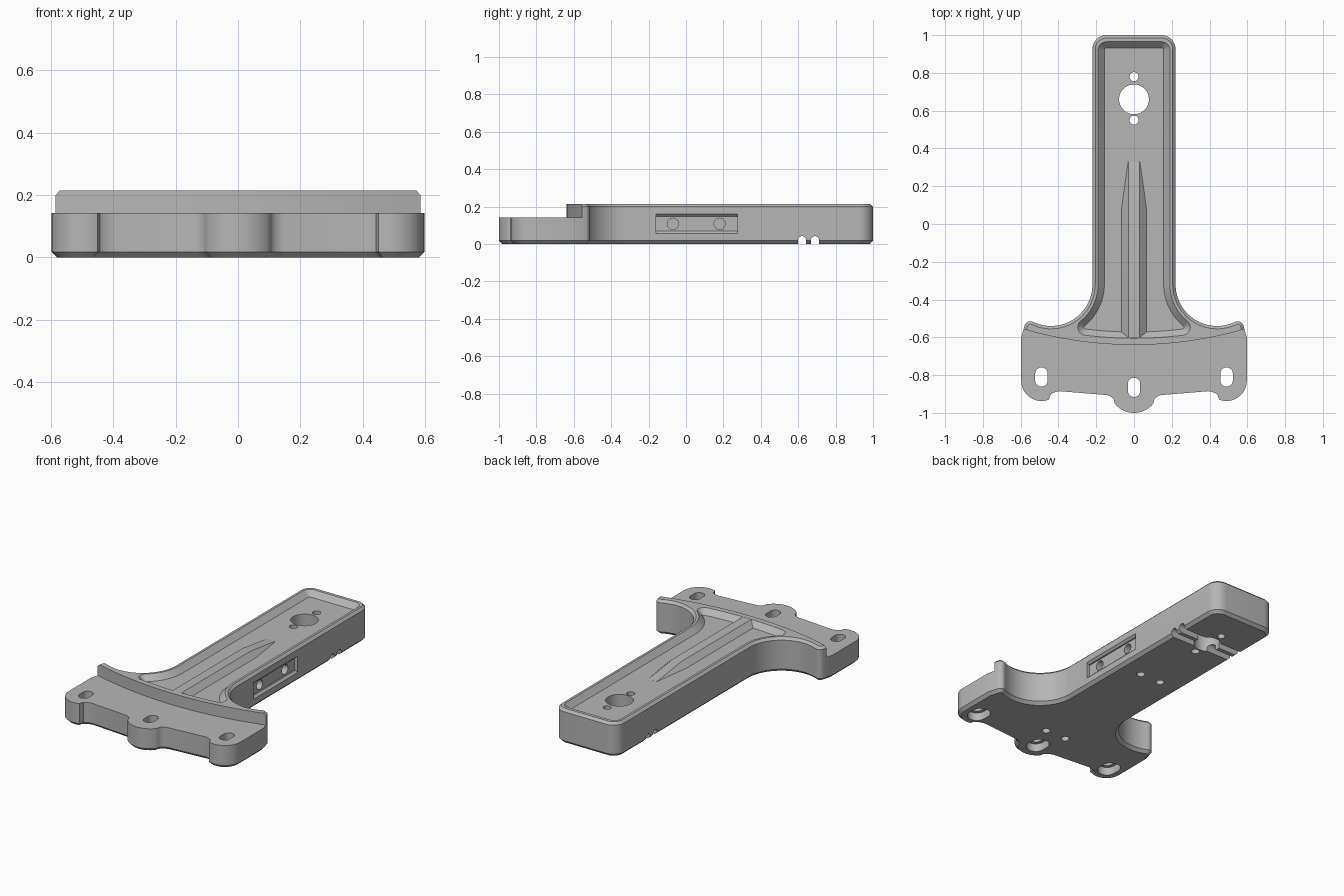
import bpy, bmesh
from math import sin, cos, radians, pi
from mathutils import Vector

if "Cube" in bpy.data.objects:
    bpy.data.objects.remove(bpy.data.objects["Cube"], do_unlink=True)

TOP, STEP, FLOOR = 0.215, 0.143, 0.182
COVE = (0.44, -0.32)      # centre of the hollow between stem and foot
SWEEP = (0, 1.46)         # centre of the long step arc

metal = bpy.data.materials.new("plain grey metal")
metal.use_nodes = True
grey = (0.47, 0.47, 0.47, 1)
metal.diffuse_color = grey
metal.node_tree.nodes["Principled BSDF"].inputs["Base Color"].default_value = grey


def arc(c, r, a, b, n=12):
    angles = [radians(a + (b - a) * i / n) for i in range(n + 1)]
    return [(c[0] + r * cos(t), c[1] + r * sin(t)) for t in angles]


def mirrored(half):
    # Closed loop from a right-hand half that starts and ends on the centre line
    return half + [(-x, y) for x, y in reversed(half[1:-1])]


def inset(loop, d):
    # Clockwise loop moved inward by d
    pts = [Vector(p) for p in loop]
    out = []
    for i, p in enumerate(pts):
        a = (p - pts[i - 1]).normalized()
        b = (pts[(i + 1) % len(pts)] - p).normalized()
        na, nb = Vector((a.y, -a.x)), Vector((b.y, -b.x))
        out.append(tuple(p + (na + nb) * d / (1 + na.dot(nb))))
    return out


def at(loop, z):
    return [(x, y, z) for x, y in loop]


def loft(name, rings):
    bm = bmesh.new()
    rows = [[bm.verts.new(p) for p in ring] for ring in rings]
    n = len(rows[0])
    for low, high in zip(rows, rows[1:]):
        for i in range(n):
            j = (i + 1) % n
            bm.faces.new((low[i], low[j], high[j], high[i]))
    bm.faces.new(rows[0])
    bm.faces.new(rows[-1])
    bmesh.ops.recalc_face_normals(bm, faces=bm.faces)
    mesh = bpy.data.meshes.new(name)
    bm.to_mesh(mesh)
    bm.free()
    mesh.materials.append(metal)
    ob = bpy.data.objects.new(name, mesh)
    bpy.context.collection.objects.link(ob)
    return ob


def cut(target, cutter):
    # Subtract the cutter and delete it
    cutter.hide_render = True
    mod = target.modifiers.new("cut", 'BOOLEAN')
    mod.operation, mod.solver, mod.object = 'DIFFERENCE', 'EXACT', cutter
    bpy.context.view_layer.update()
    graph = bpy.context.evaluated_depsgraph_get()
    mesh = bpy.data.meshes.new_from_object(target.evaluated_get(graph))
    target.modifiers.remove(mod)
    target.data = mesh
    bpy.data.objects.remove(cutter, do_unlink=True)


def slot(name, c, r, half, z0, z1):
    # Upright round hole, stretched along y by half each way
    loop = (arc((c[0], c[1] + half), r, 0, 180, 16)
            + arc((c[0], c[1] - half), r, 180, 360, 16))
    if half == 0:
        loop = arc(c, r, 0, 360, 40)[:-1]
    return loft(name, [at(loop, z0), at(loop, z1)])


# Body: T-shaped outline with lobed front edge and chamfered rims
half = [(0, 1)]
half += arc((0.145, 0.925), 0.075, 90, 0)
half += arc(COVE, 0.22, 180, 294, 28)
half += arc((0.55, -0.545), 0.03, 110, 16, 8)
half += [(0.597, -0.6)]
half += arc((0.49, -0.83), 0.107, 0, -112, 16)
half += arc((0.385, -0.985), 0.1, 55, 86, 6)
half += arc((0.155, -0.965), 0.06, 95, 144, 6)
half += arc((0, -0.87), 0.13, -38, -90, 10)
outline = mirrored(half)
body = loft("bracket_body", [
    at(inset(outline, 0.018), 0), at(outline, 0.018),
    at(outline, TOP - 0.015), at(inset(outline, 0.015), TOP)])

# Lowered front foot, bounded by the long arc
foot = arc(SWEEP, 2.1, -108, -72, 48) + [(0.9, -1.3), (-0.9, -1.3)]
cut(body, loft("foot_cutter", [at(foot, STEP), at(foot, 0.4)]))


# Sloping pocket in the top, leaving the centre rib standing
def pocket(d):
    side = [(0, 0.965 - d)]
    side += arc((0.145, 0.92), 0.045 - d, 90, 0, 8)
    side += arc(COVE, 0.25 + d, 180, 231, 16)
    side += arc((0.256, -0.547), 0.042 - d, 51, -82.7, 10)
    side += arc(SWEEP, 2.065 - d, -83.5, -90, 8)
    side[-1] = (0, side[-1][1])
    return mirrored(side)


rise = TOP - FLOOR
pocket_cutter = loft("pocket_cutter", [
    at(pocket(rise), FLOOR), at(pocket(0), TOP), at(pocket(0), TOP + 0.02)])


def rib_section(y, foot, top, height):
    return [(-foot, y, FLOOR), (-top, y, height), (top, y, height), (foot, y, FLOOR),
            (foot, y, FLOOR - 0.02), (-foot, y, FLOOR - 0.02)]


rib = loft("rib_cutter", [
    rib_section(-0.7, 0.065, 0.03, TOP - 0.0005),
    rib_section(0.09, 0.065, 0.03, TOP - 0.0005),
    rib_section(0.33, 0.031, 0.03, FLOOR + 0.0005)])
cut(pocket_cutter, rib)
cut(body, pocket_cutter)

# Large bore with two small screw holes
for y, r in ((0.66, 0.079), (0.78, 0.024), (0.55, 0.024)):
    cut(body, slot("bore_cutter", (0, y), r, 0, -0.1, 0.4))

# Mounting slots with wider recesses underneath
for c in ((-0.49, -0.81), (0, -0.865), (0.49, -0.81)):
    cut(body, slot("slot_cutter", c, 0.033, 0.018, -0.1, 0.4))
    cut(body, slot("recess_cutter", c, 0.055, 0.018, -0.1, 0.05))

# Blind holes in the underside
for x in (-0.072, 0.072):
    for y in (0.146, -0.705):
        cut(body, slot("blind_cutter", (x, y), 0.024, 0, -0.1, 0.08))

# Two round-topped channels across the underside
for y in (0.62, 0.69):
    section = arc((y, 0.02), 0.022, 0, 180, 16) + [(y - 0.022, -0.1), (y + 0.022, -0.1)]
    cut(body, loft("channel_cutter",
                   [[(x, u, v) for u, v in section] for x in (-0.5, 0.5)]))


# Recess with two holes on one side of the stem
def side_ring(x, grow):
    y0, y1, z0, z1 = -0.16, 0.275, 0.069 - grow, 0.147 + grow
    return [(x, y0, z0), (x, y1, z0), (x, y1, z1), (x, y0, z1)]


cut(body, loft("side_recess_cutter", [
    side_ring(0.2, 0), side_ring(0.207, 0), side_ring(0.22, 0.013), side_ring(0.26, 0.013)]))
for y in (-0.07, 0.18):
    ring = arc((y, 0.108), 0.03, 0, 360, 32)[:-1]
    cut(body, loft("side_hole_cutter",
                   [[(x, u, v) for u, v in ring] for x in (0.13, 0.3)]))

# Smooth curved walls, crisp edges
bpy.ops.object.select_all(action='DESELECT')
body.select_set(True)
bpy.context.view_layer.objects.active = body
bpy.ops.object.shade_smooth_by_angle(angle=radians(30))
